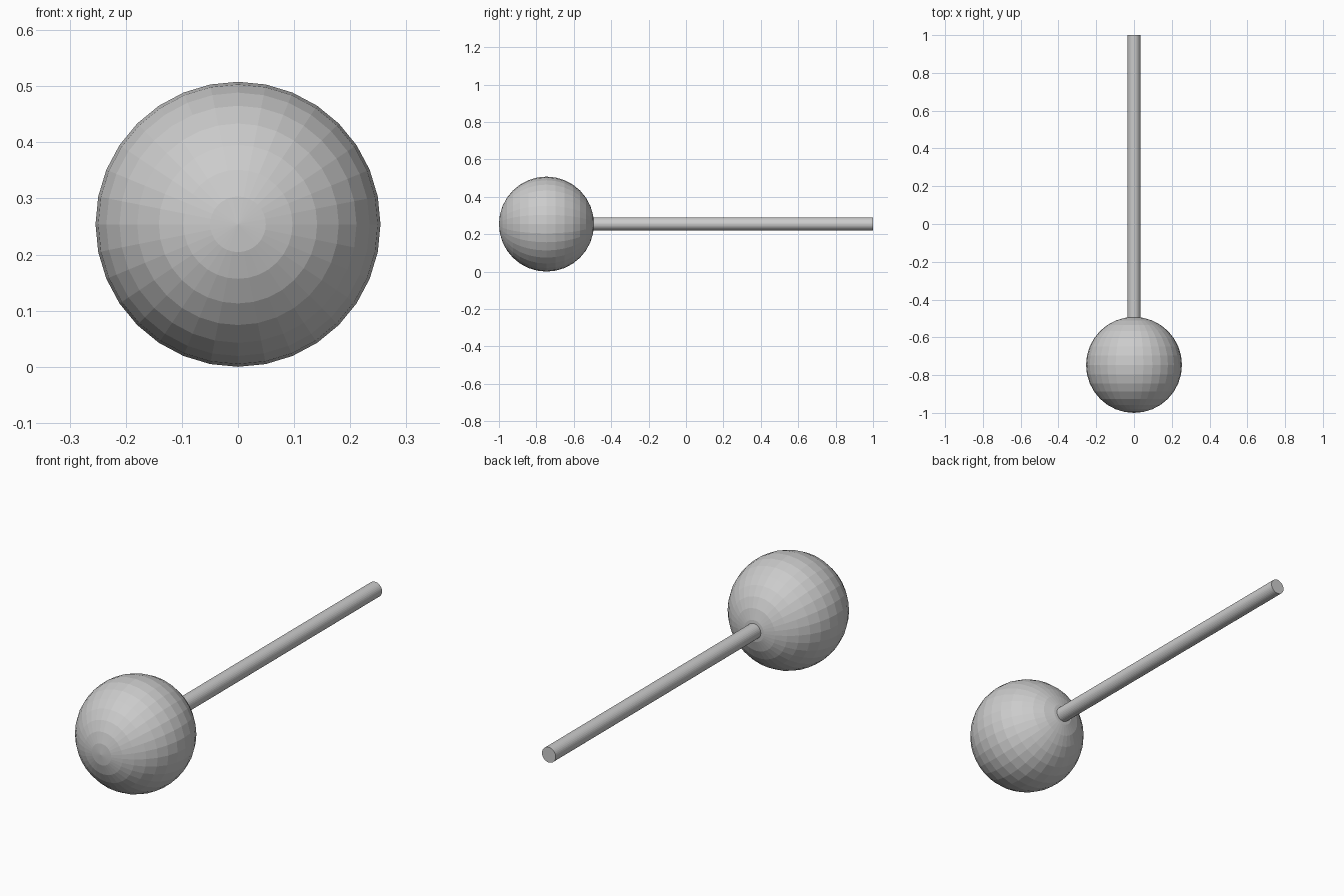
import bpy
from math import pi

if "Cube" in bpy.data.objects:
    bpy.data.objects.remove(bpy.data.objects["Cube"])

R = 0.254          # ball radius
ROD_R = 0.035      # rod radius
ROD_START, ROD_END = -0.5, 1.0

# Faceted ball with its poles along the y axis
bpy.ops.mesh.primitive_uv_sphere_add(
    segments=32, ring_count=16, radius=R,
    location=(0, -1 + R, R), rotation=(pi / 2, 0, 0))
bpy.context.object.name = "ball"

# Straight rod running back from the ball
bpy.ops.mesh.primitive_cylinder_add(
    vertices=32, radius=ROD_R, depth=ROD_END - ROD_START,
    location=(0, (ROD_START + ROD_END) / 2, R), rotation=(pi / 2, 0, 0))
bpy.context.object.name = "rod"
